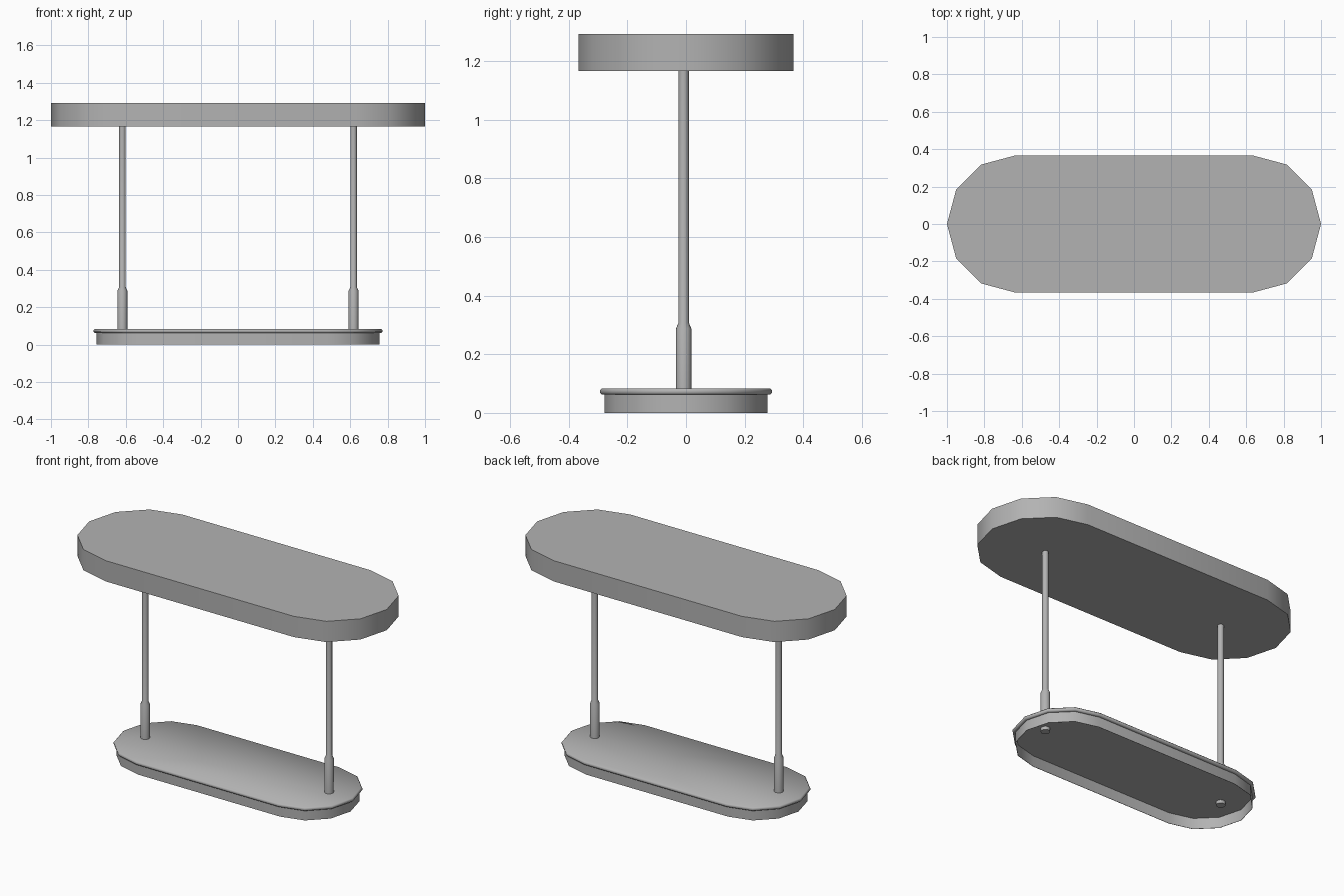
import bpy, bmesh
from math import cos, sin, pi, radians

if "Cube" in bpy.data.objects:
    bpy.data.objects.remove(bpy.data.objects["Cube"])

# Darker grey for all parts
grey = bpy.data.materials.new("dark_grey")
grey.diffuse_color = (0.45, 0.45, 0.45, 1)
grey.use_nodes = True
grey.node_tree.nodes["Principled BSDF"].inputs["Base Color"].default_value = grey.diffuse_color


def finish(name, bm, angle):
    bmesh.ops.recalc_face_normals(bm, faces=bm.faces)
    mesh = bpy.data.meshes.new(name)
    bm.to_mesh(mesh)
    bm.free()
    mesh.materials.append(grey)
    ob = bpy.data.objects.new(name, mesh)
    bpy.context.collection.objects.link(ob)
    bpy.ops.object.select_all(action='DESELECT')
    ob.select_set(True)
    bpy.context.view_layer.objects.active = ob
    bpy.ops.object.shade_smooth_by_angle(angle=radians(angle))
    return ob


def loft(name, rings, angle=40):
    """Skin a stack of point loops and cap both ends."""
    bm = bmesh.new()
    loops = [[bm.verts.new(p) for p in ring] for ring in rings]
    for a, b in zip(loops, loops[1:]):
        for i in range(len(a)):
            j = (i + 1) % len(a)
            bm.faces.new((a[i], a[j], b[j], b[i]))
    bm.faces.new(loops[0])
    bm.faces.new(loops[-1])
    return finish(name, bm, angle)


def stadium(half, r, z, seg=6):
    """Rounded-end outline: half = straight half length, r = end radius."""
    pts = []
    for side in (1, -1):
        for i in range(seg + 1):
            a = -pi / 2 + pi * i / seg
            pts.append((side * (half + r * cos(a)), side * r * sin(a), z))
    return pts


def circle(x, y, r, z, n=16):
    return [(x + r * cos(2 * pi * i / n), y + r * sin(2 * pi * i / n), z)
            for i in range(n)]


# Upper slab
loft("top_slab", [stadium(0.633, 0.367, z) for z in (1.166, 1.292)])

# Hollow base tray: ceiling, inner wall, outer wall, bevelled lip, top
tray = [(0.276, 0.066), (0.276, 0.0), (0.278, 0.0), (0.278, 0.062),
        (0.287, 0.062), (0.293, 0.068), (0.293, 0.078), (0.287, 0.084)]
loft("base_tray", [stadium(0.479, r, z) for r, z in tray], 50)

# Two posts with thicker lower sleeves that poke through the tray
post = [(0.026, 0.046), (0.026, 0.288), (0.0175, 0.308), (0.0175, 1.17)]
for name, x in (("left_post", -0.618), ("right_post", 0.618)):
    loft(name, [circle(x, -0.008, r, z) for r, z in post])
